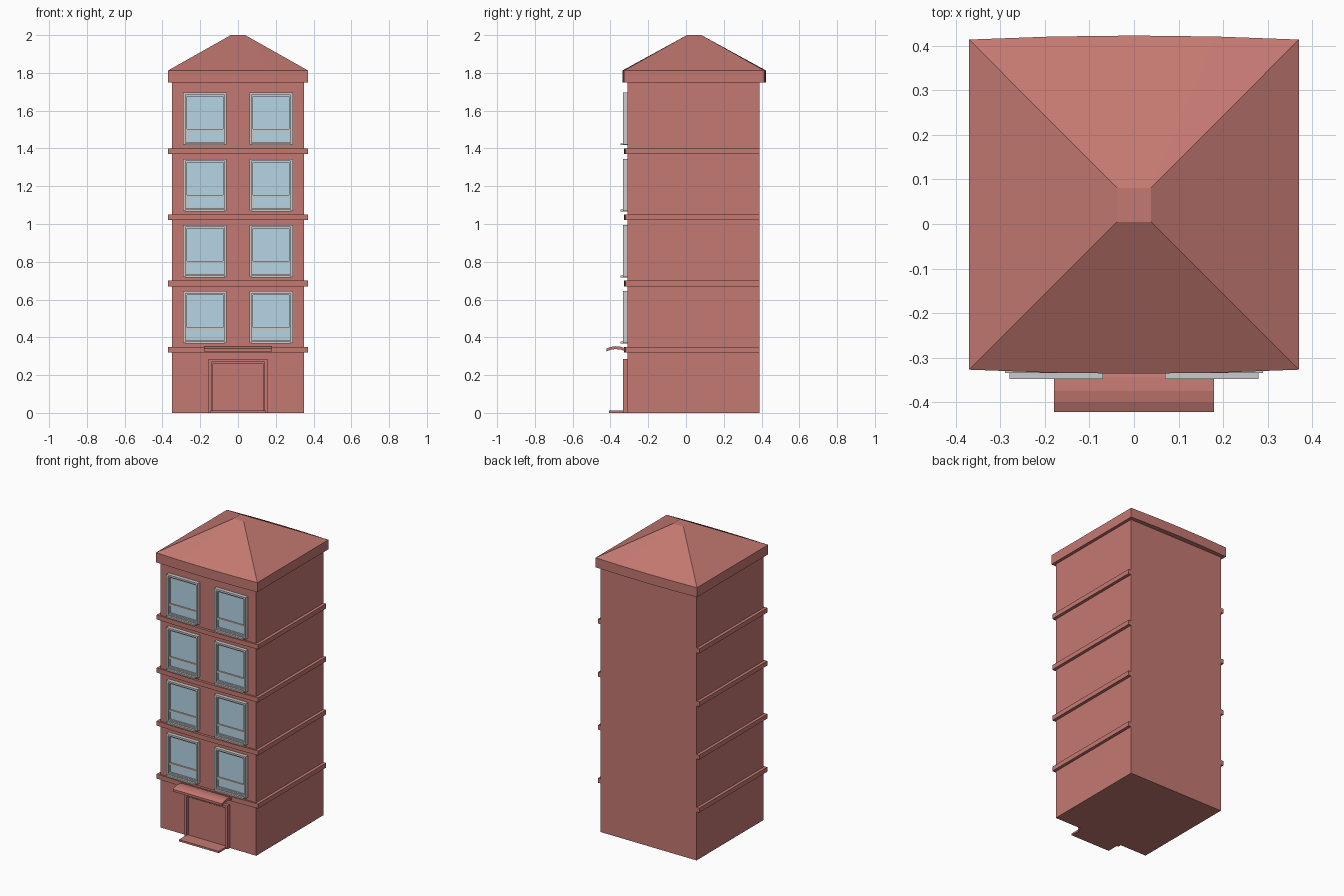
import bpy, bmesh
from mathutils import Vector

if "Cube" in bpy.data.objects:
    bpy.data.objects.remove(bpy.data.objects["Cube"])


def material(name, rgb):
    m = bpy.data.materials.new(name)
    m.diffuse_color = (*rgb, 1)
    m.use_nodes = True
    m.node_tree.nodes["Principled BSDF"].inputs["Base Color"].default_value = m.diffuse_color
    return m


BRICK = material("brick_red", (0.55, 0.19, 0.165))
GLASS = material("pale_blue_glass", (0.46, 0.66, 0.79))
FRONT, BACK, STOREY = -0.31, 0.39, 0.35


def finish(name, bm, mat=None):
    bmesh.ops.recalc_face_normals(bm, faces=bm.faces[:])
    me = bpy.data.meshes.new(name)
    bm.to_mesh(me)
    bm.free()
    ob = bpy.data.objects.new(name, me)
    bpy.context.collection.objects.link(ob)
    if mat:
        me.materials.append(mat)
    return ob


def extrude(bm, faces, offset):
    r = bmesh.ops.extrude_face_region(bm, geom=faces)
    vs = [v for v in r["geom"] if isinstance(v, bmesh.types.BMVert)]
    bmesh.ops.translate(bm, verts=vs, vec=Vector(offset))
    return [f for f in r["geom"] if isinstance(f, bmesh.types.BMFace)]


def prism(name, pts, offset, mat=None):
    bm = bmesh.new()
    extrude(bm, [bm.faces.new([bm.verts.new(p) for p in pts])], offset)
    return finish(name, bm, mat)


def box(name, x0, x1, y0, y1, z0, z1, mat=None):
    pts = [(x0, y0, z0), (x1, y0, z0), (x1, y1, z0), (x0, y1, z0)]
    return prism(name, pts, (0, 0, z1 - z0), mat)


def frame(name, x0, x1, z0, z1, border, y0, y1, mat=None, bottom=None):
    """Rectangular ring facing the front, running from y0 back to y1."""
    b = border if bottom is None else bottom
    bm = bmesh.new()
    outer = [bm.verts.new((x, y0, z)) for x, z in
             ((x0, z0), (x1, z0), (x1, z1), (x0, z1))]
    inner = [bm.verts.new((x, y0, z)) for x, z in
             ((x0 + border, z0 + b), (x1 - border, z0 + b),
              (x1 - border, z1 - border), (x0 + border, z1 - border))]
    faces = [bm.faces.new((outer[i], outer[(i + 1) % 4],
                           inner[(i + 1) % 4], inner[i])) for i in range(4)]
    extrude(bm, faces, (0, y1 - y0, 0))
    return finish(name, bm, mat)


def bowed(half, y_corner, bow, n=4):
    """Points left to right along a gently bowed edge."""
    ts = [-1 + 2 * i / n for i in range(n + 1)]
    return [(half * t, y_corner + bow * (1 - t * t)) for t in ts]


# Main tower
box("tower_walls", -0.35, 0.35, FRONT, BACK, 0, 1.78, BRICK)

# Storey bands wrap the front and both sides, flush at the back
for i in range(4):
    z = 0.32 + STOREY * i
    pts = bowed(0.37, -0.319, -0.008) + [(0.37, BACK), (-0.37, BACK)]
    prism(f"storey_band_{i + 1}", [(x, y, z) for x, y in pts], (0, 0, 0.03), BRICK)

# Hipped roof with bowed eaves, vertical fascia and a small flat top
bm = bmesh.new()
eave = bowed(0.37, -0.327, -0.009) + bowed(0.37, 0.414, 0.009)[::-1]
base = bm.faces.new([bm.verts.new((x, y, 1.75)) for x, y in eave])
rim = extrude(bm, [base], (0, 0, 0.063))[0]
ring = {i: v for i, v in enumerate(rim.verts)}
corner = {(sx, sy): max(ring.values(), key=lambda v: v.co.x * sx * 9 + (v.co.y - 0.04) * sy)
          for sx in (-1, 1) for sy in (-1, 1)}
top = {(sx, sy): bm.verts.new((0.038 * sx, 0.043 + 0.038 * sy, 2.0))
       for sx in (-1, 1) for sy in (-1, 1)}
front = sorted([v for v in ring.values() if v.co.y < 0], key=lambda v: v.co.x)
back = sorted([v for v in ring.values() if v.co.y > 0], key=lambda v: v.co.x)
bm.faces.remove(rim)
for row, sy in ((front, -1), (back, 1)):
    for a, b in zip(row[:2], row[1:3]):
        bm.faces.new((a, b, top[-1, sy]))
    bm.faces.new((row[2], top[1, sy], top[-1, sy]))
    for a, b in zip(row[2:4], row[3:5]):
        bm.faces.new((a, b, top[1, sy]))
for sx in (-1, 1):
    bm.faces.new((corner[sx, -1], corner[sx, 1], top[sx, 1], top[sx, -1]))
bm.faces.new((top[-1, -1], top[1, -1], top[1, 1], top[-1, 1]))
finish("hipped_roof", bm, BRICK)

# Windows: outer frame, two sashes, glass and sill
for floor in range(4):
    for side, cx in (("left", -0.175), ("right", 0.175)):
        z = 0.37 + STOREY * floor
        tag = f"{side}_{floor + 1}"
        frame(f"window_frame_{tag}", cx - 0.115, cx + 0.115, z, z + 0.275,
              0.012, -0.334, FRONT + 0.005)
        frame(f"upper_sash_{tag}", cx - 0.103, cx + 0.103, z + 0.075, z + 0.263,
              0.008, -0.326, FRONT + 0.005)
        frame(f"lower_sash_{tag}", cx - 0.103, cx + 0.103, z + 0.012, z + 0.075,
              0.008, -0.322, FRONT + 0.005)
        box(f"window_glass_{tag}", cx - 0.1, cx + 0.1, -0.317, FRONT + 0.005,
            z + 0.015, z + 0.26, GLASS)
        box(f"window_sill_{tag}", cx - 0.105, cx + 0.105, -0.348, FRONT,
            z - 0.003, z + 0.007)

# Doorway: surround, recessed door panel and step
frame("door_surround", -0.157, 0.157, 0, 0.285, 0.016, -0.333, FRONT + 0.005,
      BRICK, bottom=0.005)
box("door_panel", -0.135, 0.135, -0.322, FRONT + 0.005, 0.005, 0.262, BRICK)
box("door_step", -0.145, 0.145, -0.408, FRONT, 0, 0.012, BRICK)

# Curved canopy over the door
arc = [(-0.422, 0.34), (-0.40, 0.349), (-0.375, 0.353), (-0.345, 0.35), (-0.31, 0.338)]
profile = arc + [(y, z - 0.015) for y, z in reversed(arc)]
prism("door_canopy", [(-0.18, y, z) for y, z in profile], (0.36, 0, 0), BRICK)
